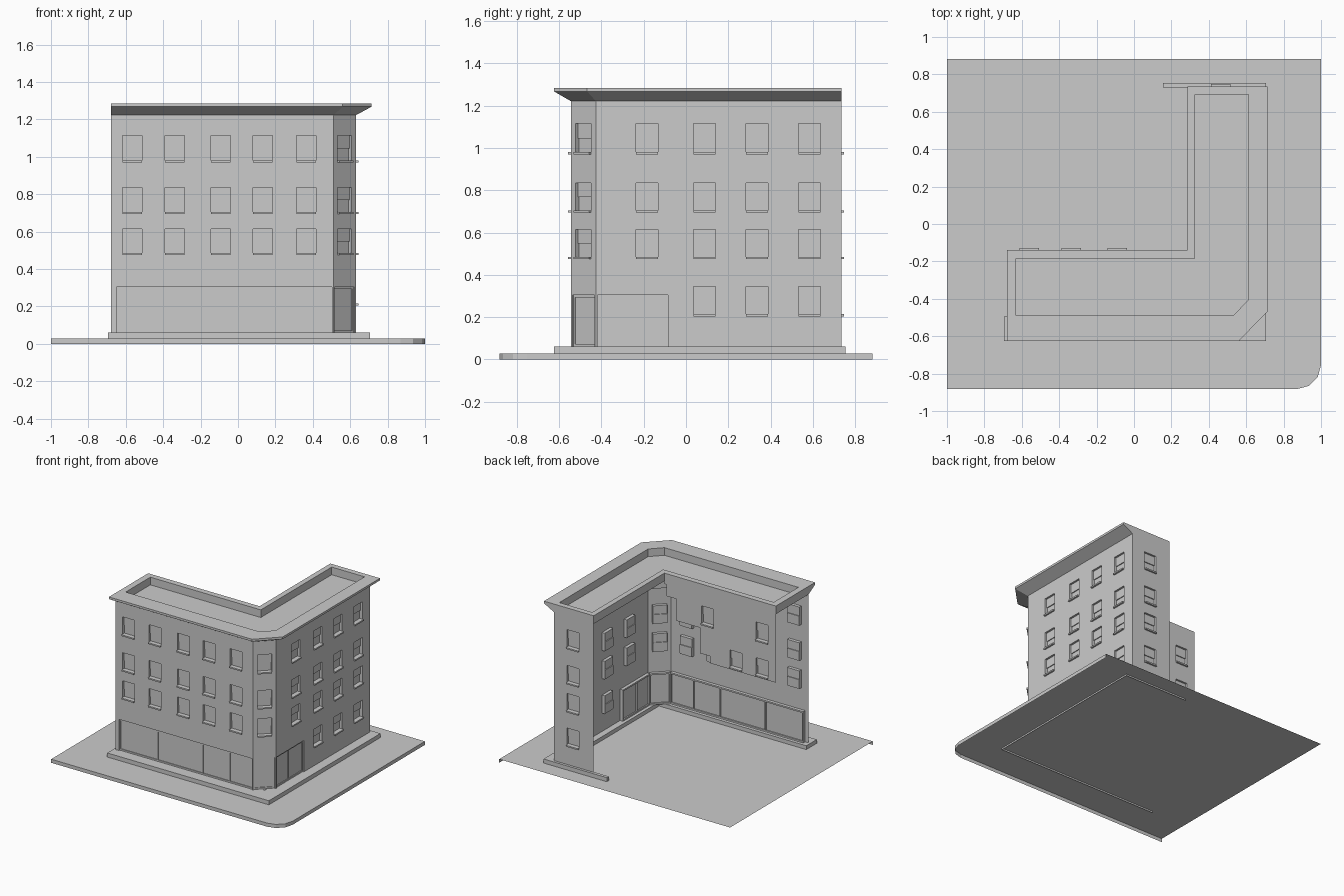
import bpy, math
from mathutils import Vector

if "Cube" in bpy.data.objects:
    bpy.data.objects.remove(bpy.data.objects["Cube"])


def mesh(name, verts, faces):
    me = bpy.data.meshes.new(name)
    me.from_pydata([tuple(v) for v in verts], [], faces)
    me.update()
    ob = bpy.data.objects.new(name, me)
    bpy.context.collection.objects.link(ob)
    return ob


class Parts:
    """Collects quads and boxes for one object."""
    def __init__(self):
        self.v, self.f = [], []

    def poly(self, pts):
        n = len(self.v)
        self.v += pts
        self.f.append(list(range(n, n + len(pts))))

    def box(self, P, u0, u1, z0, z1, d0, d1):
        n = len(self.v)
        self.v += [P(u, z, d) for d in (d0, d1) for z in (z0, z1) for u in (u0, u1)]
        self.f += [[n + i for i in q] for q in
                   ((0, 2, 3, 1), (4, 5, 7, 6), (0, 1, 5, 4), (2, 6, 7, 3), (0, 4, 6, 2), (1, 3, 7, 5))]

    def build(self, name):
        if self.f:
            mesh(name, self.v, self.f)


Z0, Z1 = 0.06, 1.23
ROWS = [(0.21, 0.345), (0.48, 0.615), (0.70, 0.835), (0.975, 1.115)]


def wall(name, a, b, windows, shop=None, mullions=(), voids=()):
    """One facade sheet from a to b with recessed windows, sills and shopfront."""
    a, b = Vector(a), Vector(b)
    length = (b - a).length
    d = (b - a) / length
    n = Vector((d.y, -d.x))

    def P(u, z, out=0.0):
        p = a + d * u + n * out
        return Vector((p.x, p.y, z))

    wins = [(u - 0.052, u + 0.052, *ROWS[r]) for u, r in windows]
    shops = [(shop[0], shop[1], Z0, 0.305)] if shop else []
    holes = wins + shops + list(voids)
    us = sorted({0.0, length, *[h[i] for h in holes for i in (0, 1)]})
    zs = sorted({Z0, Z1, *[h[i] for h in holes for i in (2, 3)]})
    w, glass, sills, frame = Parts(), Parts(), Parts(), Parts()

    for u0, u1 in zip(us, us[1:]):
        for z0, z1 in zip(zs, zs[1:]):
            cu, cz = (u0 + u1) / 2, (z0 + z1) / 2
            if not any(h[0] < cu < h[1] and h[2] < cz < h[3] for h in holes):
                w.poly([P(u0, z0), P(u1, z0), P(u1, z1), P(u0, z1)])

    # reveals
    for (u0, u1, z0, z1), dep in [(h, -0.025) for h in wins] + [(h, -0.015) for h in shops]:
        c = [(u0, z0), (u1, z0), (u1, z1), (u0, z1)]
        for (p, q), (r, s) in zip(c, c[1:] + c[:1]):
            w.poly([P(p, q), P(p, q, dep), P(r, s, dep), P(r, s)])

    # sash panes and sills
    for u0, u1, z0, z1 in wins:
        zm = (z0 + z1) / 2
        glass.box(P, u0, u1, zm, z1, -0.022, -0.015)
        glass.box(P, u0, u1, z0, zm, -0.028, -0.022)
        sills.box(P, u0, u1, z0 - 0.006, z0 + 0.005, -0.025, 0.013)

    # shop glazing with mullions and rails
    for u0, u1, z0, z1 in shops:
        glass.poly([P(u0, z0, -0.015), P(u1, z0, -0.015), P(u1, z1, -0.015), P(u0, z1, -0.015)])
        for m in (u0 + 0.004, *mullions, u1 - 0.004):
            frame.box(P, m - 0.004, m + 0.004, z0, z1, -0.025, -0.009)
        frame.box(P, u0, u1, z0, z0 + 0.012, -0.025, -0.009)
        frame.box(P, u0, u1, z1 - 0.012, z1, -0.025, -0.009)

    w.build(name + "_wall")
    glass.build(name + "_glazing")
    sills.build(name + "_sills")
    frame.build(name + "_shop_frame")


# facades
X0, XI, X1, YF, YI, YB = -0.68, 0.285, 0.63, -0.545, -0.14, 0.735
CX, CY = 0.51, -0.427
upper = (1, 2, 3)
wall("front", (X0, YF), (CX, YF),
     [(x - X0, r) for x in (-0.565, -0.338, -0.092, 0.132, 0.365) for r in upper],
     (0.03, CX - X0 - 0.008), [x - X0 for x in (-0.32, 0.07, 0.3)])
cl = math.hypot(X1 - CX, CY - YF)
wall("corner", (CX, YF), (X1, CY), [(cl / 2, r) for r in upper], (0.01, cl - 0.01))
wall("right", (X1, CY), (X1, YB),
     [(y - CY, r) for y in (-0.185, 0.088, 0.337, 0.585) for r in range(4)
      if not (r == 0 and y < 0)],
     (0.008, -0.085 - CY), [-0.26 - CY])
wall("end", (X1, YB), (XI, YB), [(X1 - 0.465, r) for r in range(4)])
# rear upper wall, stepped down towards the open end (u runs from inner corner)
wall("rear", (XI, YI), (X0, YI),
     [(XI + 0.09, 3), (XI + 0.56, 3), (XI + 0.335, 2), (XI + 0.56, 2)],
     voids=[(0, 0.02, Z0, 1.2), (0.02, 0.105, Z0, 1.11), (0.105, 0.31, Z0, 0.94),
            (0.31, 0.40, Z0, 0.74), (0.40, XI - X0, Z0, 0.685)])

# roof: flared cornice, flat lip and sunken deck
base = [(X0, YF), (CX, YF), (X1, CY), (X1, YB), (XI, YB), (XI, YI), (X0, YI)]
outer = [(X0, -0.625), (0.56, -0.625), (0.715, -0.468), (0.715, YB), (XI, YB), (XI, YI), (X0, YI)]
inner = [(-0.63, -0.49), (0.53, -0.49), (0.612, -0.405), (0.612, 0.692),
         (0.327, 0.692), (0.327, -0.185), (-0.63, -0.185)]
rings = [(base, 1.222), (outer, 1.268), (outer, 1.285), (inner, 1.285), (inner, 1.225)]
v = [(x, y, z) for ring, z in rings for x, y in ring]
f = [[k * 7 + i, k * 7 + (i + 1) % 7, k * 7 + 7 + (i + 1) % 7, k * 7 + 7 + i]
     for k in range(4) for i in range(7)]
f.append(list(range(28, 35)))
mesh("roof_cornice", v, f)

# plinth strip around the street sides
po = [(-0.695, -0.625), (0.705, -0.625), (0.705, 0.755), (0.155, 0.755)]
pi = [(-0.695, -0.495), (0.58, -0.495), (0.58, 0.73), (0.155, 0.73)]
pl = Parts()
for i in range(3):
    a, b, c, e = po[i], po[i + 1], pi[i + 1], pi[i]
    pl.poly([(*a, 0.06), (*b, 0.06), (*c, 0.06), (*e, 0.06)])
    pl.poly([(*a, 0.015), (*b, 0.015), (*b, 0.06), (*a, 0.06)])
    pl.poly([(*c, 0.03), (*e, 0.03), (*e, 0.06), (*c, 0.06)])
for a, b in ((pi[0], po[0]), (po[3], pi[3])):
    pl.poly([(*a, 0.03), (*b, 0.03), (*b, 0.06), (*a, 0.06)])
pl.build("plinth")

# pavement sheet with kerb on the two street sides
arc = [(0.87 + 0.13 * math.sin(t), -0.753 - 0.13 * math.cos(t))
       for t in (math.pi / 2 * i / 3 for i in range(4))]
edge = [(-1, -0.883)] + arc + [(1, 0.883)]
pv = Parts()
pv.poly([(x, y, 0.028) for x, y in edge + [(-1, 0.883)]])
for a, b in zip(edge, edge[1:]):
    pv.poly([(*a, 0), (*b, 0), (*b, 0.028), (*a, 0.028)])
pv.build("pavement")
